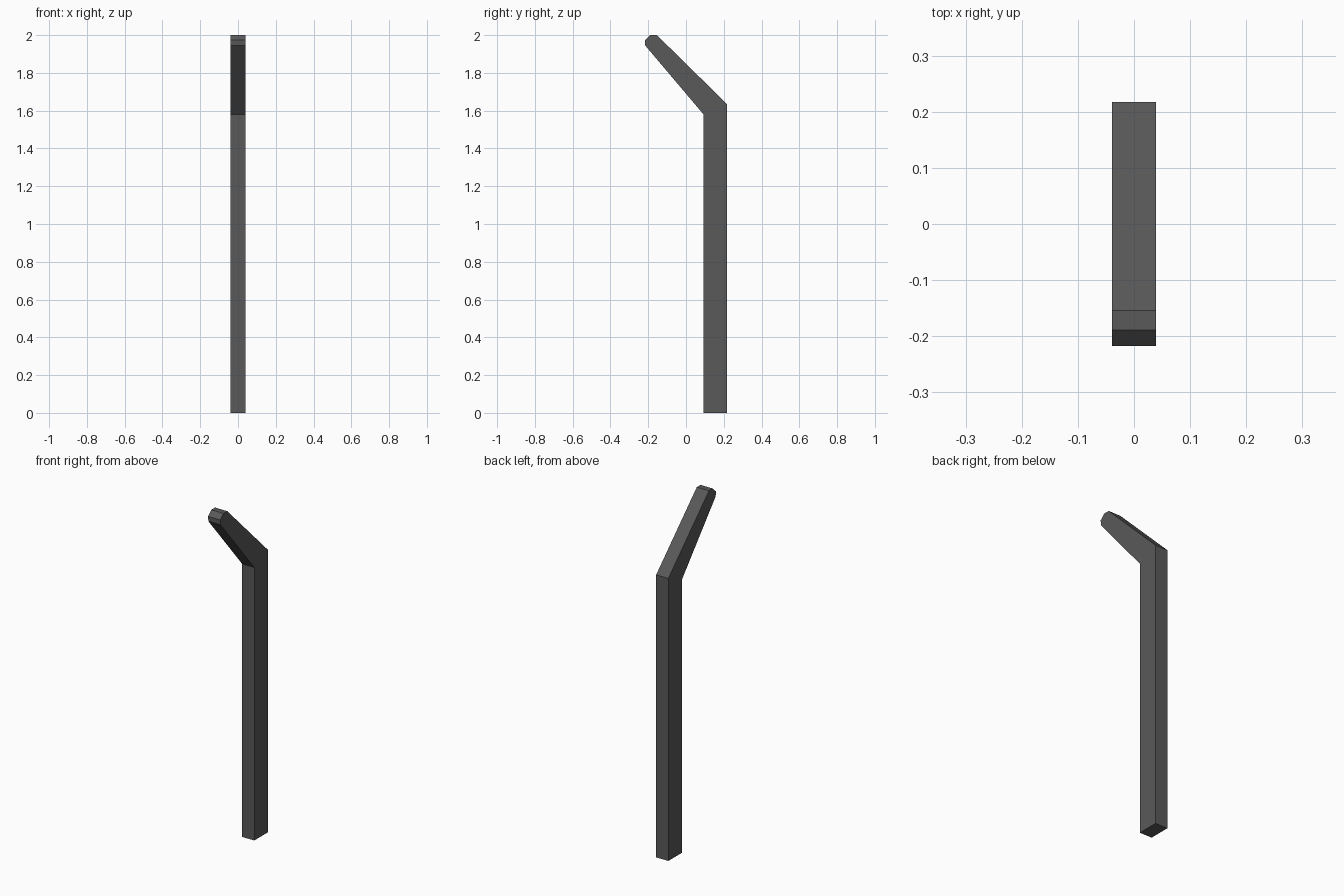
import bpy, bmesh
from mathutils import Vector

if "Cube" in bpy.data.objects:
    bpy.data.objects.remove(bpy.data.objects["Cube"])

HALF_WIDTH = 0.039

# Side profile (y, z): upright post, bend, tapered arm with chamfered tip
profile = [(0.093, 0), (0.217, 0), (0.217, 1.635), (-0.154, 2.0),
           (-0.189, 2.0), (-0.217, 1.973), (-0.216, 1.945), (0.093, 1.58)]

# Extrude the profile across x
bm = bmesh.new()
face = bm.faces.new([bm.verts.new((-HALF_WIDTH, y, z)) for y, z in profile])
extruded = bmesh.ops.extrude_face_region(bm, geom=[face])["geom"]
bmesh.ops.translate(bm, vec=Vector((2 * HALF_WIDTH, 0, 0)),
                    verts=[g for g in extruded if isinstance(g, bmesh.types.BMVert)])
# Keep the near cap so the solid is closed
if not any(all(abs(v.co.x + HALF_WIDTH) < 1e-5 for v in f.verts) for f in bm.faces):
    bm.faces.new([v for v in bm.verts if v.co.x < 0])
bmesh.ops.recalc_face_normals(bm, faces=bm.faces)

mesh = bpy.data.meshes.new("bent_post")
bm.to_mesh(mesh)
bm.free()
post = bpy.data.objects.new("bent_post", mesh)
bpy.context.collection.objects.link(post)

# Dark grey finish
mat = bpy.data.materials.new("dark_grey")
mat.diffuse_color = (0.1, 0.1, 0.1, 1)
mat.use_nodes = True
mat.node_tree.nodes["Principled BSDF"].inputs["Base Color"].default_value = mat.diffuse_color
mesh.materials.append(mat)
